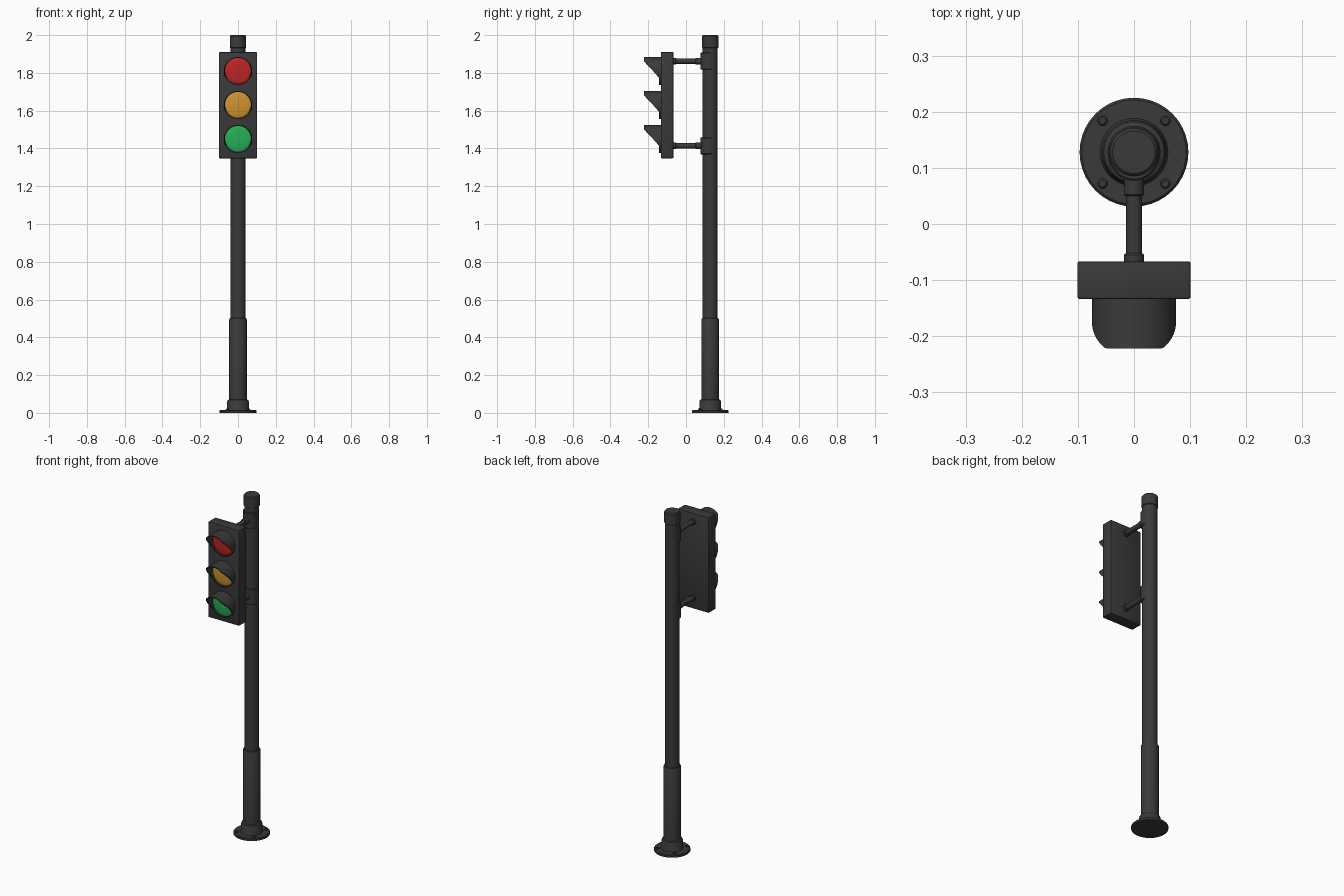
import bpy, bmesh, math

if "Cube" in bpy.data.objects:
    bpy.data.objects.remove(bpy.data.objects["Cube"])

def mat(name, r, g, b):
    m = bpy.data.materials.new(name)
    m.diffuse_color = (r, g, b, 1)
    m.use_nodes = True
    m.node_tree.nodes["Principled BSDF"].inputs["Base Color"].default_value = m.diffuse_color
    return m

DARK = mat("dark_grey_metal", 0.042, 0.042, 0.043)
RED = mat("red_lens", 0.52, 0.018, 0.02)
AMBER = mat("amber_lens", 0.62, 0.29, 0.03)
GREEN = mat("green_lens", 0.02, 0.42, 0.09)
POLE_Y = 0.128

def finish(name, bm, m, loc=(0, 0, 0), rot=(0, 0, 0)):
    bmesh.ops.recalc_face_normals(bm, faces=bm.faces)
    me = bpy.data.meshes.new(name)
    bm.to_mesh(me)
    bm.free()
    me.materials.append(m)
    ob = bpy.data.objects.new(name, me)
    bpy.context.collection.objects.link(ob)
    ob.location, ob.rotation_euler = loc, rot
    bpy.ops.object.select_all(action='DESELECT')
    ob.select_set(True)
    bpy.context.view_layer.objects.active = ob
    bpy.ops.object.shade_smooth_by_angle(angle=math.radians(35))
    return ob

def lathe(name, prof, m, loc=(0, 0, 0), rot=(0, 0, 0), n=40):
    """Closed solid of revolution about local z from (radius, height) pairs."""
    bm = bmesh.new()
    rings = [[bm.verts.new((r * math.cos(2 * math.pi * i / n),
                            r * math.sin(2 * math.pi * i / n), z)) for i in range(n)]
             for r, z in prof]
    for a, b in zip(rings, rings[1:]):
        for i in range(n):
            j = (i + 1) % n
            bm.faces.new((a[i], a[j], b[j], b[i]))
    bm.faces.new(rings[0])
    bm.faces.new(rings[-1])
    return finish(name, bm, m, loc, rot)

# Base flange and its four bolts
lathe("base_flange", [(0.097, 0), (0.097, 0.011), (0.093, 0.015)], DARK, (0, POLE_Y, 0))
for i, (sx, sy) in enumerate([(-1, -1), (1, -1), (1, 1), (-1, 1)]):
    lathe(f"base_bolt_{i}", [(0.009, 0.01), (0.009, 0.019), (0.006, 0.022)], DARK,
          (sx * 0.056, POLE_Y + sy * 0.056, 0), n=12)

# Stepped pole: collar, lower sleeve, shaft and cap in one profile
lathe("pole", [(0.062, 0.012), (0.058, 0.02), (0.057, 0.06), (0.054, 0.068), (0.047, 0.072),
               (0.047, 0.494), (0.044, 0.5), (0.04, 0.502), (0.04, 1.932), (0.043, 1.935),
               (0.043, 1.994), (0.038, 2.0)], DARK, (0, POLE_Y, 0))

# Signal housing
bm = bmesh.new()
bmesh.ops.create_cube(bm, size=1)
bmesh.ops.scale(bm, vec=(0.202, 0.067, 0.562), verts=bm.verts)
bmesh.ops.bevel(bm, geom=bm.edges[:], offset=0.004, segments=2, affect='EDGES', profile=0.5)
finish("signal_housing", bm, DARK, (0, -0.1, 1.629))

# Mounting arms with clamps on the pole
for label, z in (("upper", 1.862), ("lower", 1.414)):
    lathe(f"{label}_arm", [(0.018, -0.075), (0.018, -0.055), (0.0145, -0.052), (0.0145, 0.05),
                           (0.018, 0.053), (0.018, 0.1)], DARK, (0, 0, z), (-math.pi / 2, 0, 0), 20)
    lathe(f"{label}_pole_clamp", [(0.04, -0.045), (0.043, -0.042), (0.043, 0.042), (0.04, 0.045)],
          DARK, (0, POLE_Y - 0.008, z))

def visor(name, z, n=64, ro=0.075, ri=0.069):
    """Thin tube whose front is cut diagonally into a hood."""
    bm = bmesh.new()
    rows = []
    for i in range(n):
        a = 2 * math.pi * i / n
        c, s = math.cos(a), math.sin(a)
        t = min(1, max(0, (ro * s + 0.035) / 0.09))
        front = -0.144 - 0.078 * t
        rows.append([bm.verts.new((r * c, y, r * s)) for r, y in
                     ((ro, -0.13), (ro, front), (ri, front), (ri, -0.13))])
    for i in range(n):
        a, b = rows[i], rows[(i + 1) % n]
        for k in range(4):
            l = (k + 1) % 4
            bm.faces.new((a[k], a[l], b[l], b[k]))
    finish(name, bm, DARK, (0, 0, z))

# Lenses (shallow domes) with hoods
for label, z, m in (("red", 1.81, RED), ("amber", 1.63, AMBER), ("green", 1.45, GREEN)):
    visor(f"{label}_visor", z)
    dome = [(0.0695 * math.cos(k * math.pi / 12), 0.135 + 0.009 * math.sin(k * math.pi / 12))
            for k in range(6)]
    lathe(f"{label}_lens", [(0.0695, 0.13)] + dome, m, (0, 0, z), (math.pi / 2, 0, 0))
